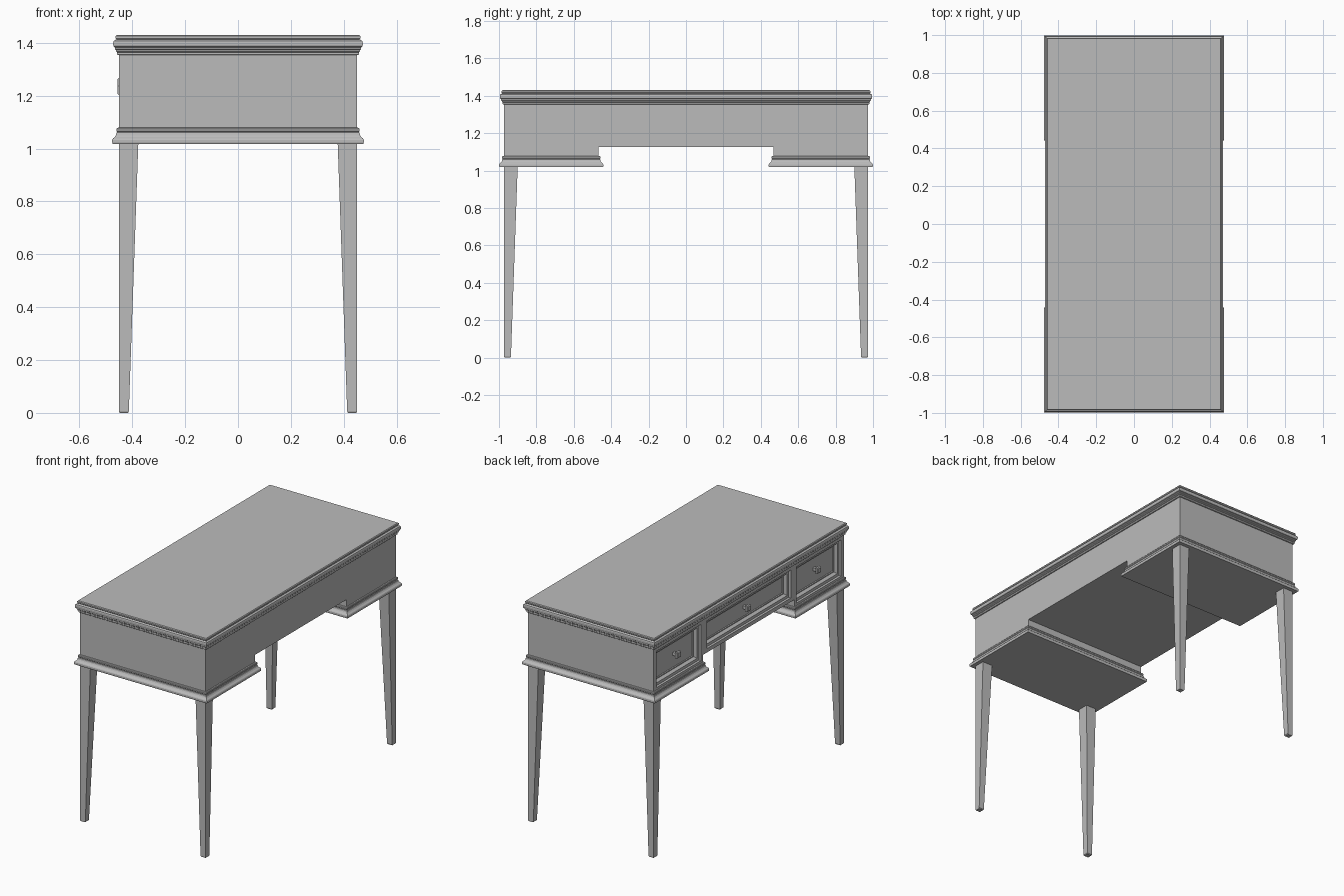
import bpy, bmesh, math

cube = bpy.data.objects.get("Cube")
if cube:
    bpy.data.objects.remove(cube, do_unlink=True)

grey = bpy.data.materials.new("plain grey")
grey.use_nodes = True
grey.diffuse_color = (0.5, 0.5, 0.5, 1)
grey.node_tree.nodes["Principled BSDF"].inputs["Base Color"].default_value = (0.5, 0.5, 0.5, 1)

HX, HY = 0.45, 0.973        # half size of the case
KNEE_Y, KNEE_Z = 0.468, 1.125
BASE_Z, CASE_TOP = 1.02, 1.36
POCKET = 0.05               # depth of the drawer openings


def finish(bm, name):
    bmesh.ops.recalc_face_normals(bm, faces=bm.faces[:])
    mesh = bpy.data.meshes.new(name)
    bm.to_mesh(mesh)
    bm.free()
    mesh.materials.append(grey)
    obj = bpy.data.objects.new(name, mesh)
    bpy.context.collection.objects.link(obj)
    return obj


def loft(name, rects):
    """Closed solid through stacked rectangles (x0, x1, y0, y1, z)."""
    bm = bmesh.new()
    rings = [[bm.verts.new(p) for p in
              ((x0, y0, z), (x1, y0, z), (x1, y1, z), (x0, y1, z))]
             for x0, x1, y0, y1, z in rects]
    for a, b in zip(rings, rings[1:]):
        for i in range(4):
            j = (i + 1) % 4
            bm.faces.new((a[i], a[j], b[j], b[i]))
    bm.faces.new(rings[0])
    bm.faces.new(rings[-1])
    return finish(bm, name)


def moulding(name, y0, y1, profile):
    """Profile of (outward offset, height) run around a rectangle."""
    loft(name, [(-HX - d, HX + d, y0 - d, y1 + d, z) for d, z in profile])


def on_drawer_side(name, y, z, half_y, half_z, profile):
    """Profile of (inward offset, projection) stacked outward from the -x side."""
    obj = loft(name, [(d - half_z, half_z - d, d - half_y, half_y - d, h)
                      for d, h in profile])
    obj.rotation_euler = (0, math.radians(-90), 0)
    obj.location = (-HX, y, z)


# Case: a coarse block grid with the knee space and drawer pockets left empty
drawers = {
    "right": (-0.945, -0.49, 1.095, 1.33),
    "centre": (-0.43, 0.43, 1.15, 1.33),
    "left": (0.49, 0.945, 1.095, 1.33),
}
xs = [-HX, -HX + POCKET, HX]
ys = sorted({-HY, HY, -KNEE_Y, KNEE_Y} | {y for d in drawers.values() for y in d[:2]})
zs = sorted({BASE_Z, KNEE_Z, CASE_TOP} | {z for d in drawers.values() for z in d[2:]})
axes = (xs, ys, zs)


def filled(cell):
    if any(i < 0 or i >= len(a) - 1 for i, a in zip(cell, axes)):
        return False
    y, z = ((a[i] + a[i + 1]) / 2 for i, a in zip(cell[1:], axes[1:]))
    if abs(y) < KNEE_Y and z < KNEE_Z:
        return False
    in_drawer = any(y0 < y < y1 and z0 < z < z1 for y0, y1, z0, z1 in drawers.values())
    return cell[0] == 1 or not in_drawer


bm = bmesh.new()
corners = {}


def corner(key):
    if key not in corners:
        corners[key] = bm.verts.new([a[i] for a, i in zip(axes, key)])
    return corners[key]


for cell in [(i, j, k) for i in range(len(xs) - 1) for j in range(len(ys) - 1)
             for k in range(len(zs) - 1)]:
    for axis in range(3):
        for step in (0, 1):
            neighbour = list(cell)
            neighbour[axis] += 2 * step - 1
            if filled(cell) and not filled(neighbour):
                quad = []
                for u, v in ((0, 0), (1, 0), (1, 1), (0, 1)):
                    key = list(cell)
                    key[axis] += step
                    key[(axis + 1) % 3] += u
                    key[(axis + 2) % 3] += v
                    quad.append(corner(tuple(key)))
                bm.faces.new(quad)
finish(bm, "case")

# Drawer fronts with a sloped frame and sunk panel, and flaring square knobs
front_profile = ((0, -0.045), (0, -0.014), (0.018, -0.014), (0.030, -0.030),
                 (0.036, -0.030), (0.038, -0.036))
knob_profile = ((0.009, -0.038), (0.009, -0.018), (0, -0.012), (0, 0), (0.005, 0.005))
for side, (y0, y1, z0, z1) in drawers.items():
    y, z = (y0 + y1) / 2, (z0 + z1) / 2
    on_drawer_side(side + "_drawer_front", y, z, (y1 - y0) / 2 - 0.001,
                   (z1 - z0) / 2 - 0.001, front_profile)
    on_drawer_side(side + "_knob", y, z + 0.008, 0.019, 0.019, knob_profile)

# Table top with stepped and rounded edge
moulding("table_top", -HY, HY, (
    (0.005, 1.353), (0.007, 1.355), (0.007, 1.364), (0.011, 1.367), (0.011, 1.372),
    (0.015, 1.376), (0.015, 1.382), (0.020, 1.385), (0.022, 1.391), (0.022, 1.401),
    (0.020, 1.407), (0.014, 1.411), (0.010, 1.413), (0.013, 1.417), (0.013, 1.425),
    (0.009, 1.430)))

# Base mouldings under the two side pedestals
base = ((0.024, 1.018), (0.026, 1.023), (0.026, 1.033), (0.023, 1.038), (0.017, 1.043),
        (0.012, 1.050), (0.010, 1.060), (0.007, 1.062), (0.010, 1.066), (0.010, 1.074),
        (0.007, 1.078), (0.001, 1.079))
moulding("right_base_moulding", -HY, -KNEE_Y, base)
moulding("left_base_moulding", KNEE_Y, HY, base)

# Legs tapered on their inner sides only
for sx, x_name in ((-1, "right"), (1, "left")):
    for sy, y_name in ((-1, "front"), (1, "back")):
        rects = []
        for inset, w, z in ((0.003, 0.033, 0), (0, 0.037, 0.005), (0, 0.073, BASE_Z + 0.002)):
            rects.append((sx * (HX - inset), sx * (HX - w),
                          sy * (HY - inset), sy * (HY - w), z))
        loft(f"{y_name}_{x_name}_leg", rects)
